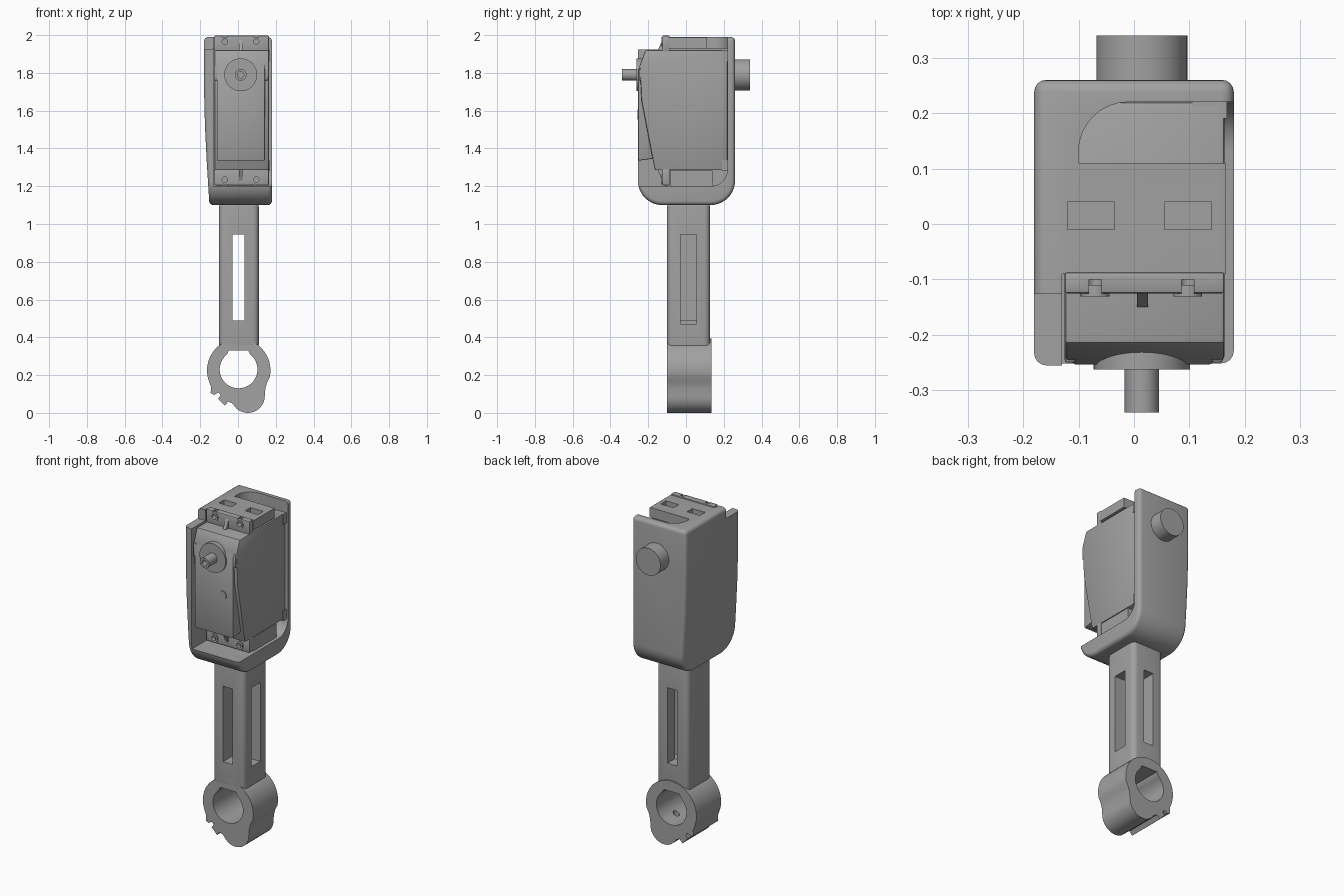
import bpy, bmesh, math

cube = bpy.data.objects.get("Cube")
if cube:
    bpy.data.objects.remove(cube, do_unlink=True)

grey = bpy.data.materials.new("plain grey")
grey.use_nodes = True
colour = (0.36, 0.36, 0.36, 1)
grey.diffuse_color = colour
grey.node_tree.nodes["Principled BSDF"].inputs["Base Color"].default_value = colour


def arc(cx, cy, r, start, end, n=10):
    angles = [math.radians(start + (end - start) * i / n) for i in range(n + 1)]
    return [(cx + r * math.cos(a), cy + r * math.sin(a)) for a in angles]


def prism(name, pts, axis, lo, hi):
    """Extrude a flat outline along an axis from lo to hi."""
    place = {"x": lambda p, t: (t, p[0], p[1]),
             "y": lambda p, t: (p[0], t, p[1]),
             "z": lambda p, t: (p[0], p[1], t)}[axis]
    bm = bmesh.new()
    ends = [[bm.verts.new(place(p, t)) for p in pts] for t in (lo, hi)]
    for ring in ends:
        bm.faces.new(ring)
    for i in range(len(pts)):
        j = (i + 1) % len(pts)
        bm.faces.new((ends[0][i], ends[0][j], ends[1][j], ends[1][i]))
    bmesh.ops.recalc_face_normals(bm, faces=bm.faces)
    mesh = bpy.data.meshes.new(name)
    bm.to_mesh(mesh)
    bm.free()
    mesh.materials.append(grey)
    ob = bpy.data.objects.new(name, mesh)
    bpy.context.collection.objects.link(ob)
    return ob


def box(name, x, y, z):
    return prism(name, [(x[0], y[0]), (x[1], y[0]), (x[1], y[1]), (x[0], y[1])], "z", *z)


def rod(name, x, z, r, y0, y1, n=40):
    return prism(name, arc(x, z, r, 0, 360, n)[:-1], "y", y0, y1)


def apply(ob, mod):
    bpy.ops.object.select_all(action="DESELECT")
    bpy.context.view_layer.objects.active = ob
    ob.select_set(True)
    bpy.ops.object.modifier_apply(modifier=mod.name)


def bevel(ob, width, segments=2, angle=40):
    mod = ob.modifiers.new("bevel", "BEVEL")
    mod.width, mod.segments = width, segments
    mod.limit_method, mod.angle_limit = "ANGLE", math.radians(angle)
    apply(ob, mod)


def boolean(ob, tools, operation="DIFFERENCE"):
    for tool in tools:
        tool.hide_render = True
        mod = ob.modifiers.new("cut", "BOOLEAN")
        mod.operation, mod.object, mod.solver = operation, tool, "EXACT"
        apply(ob, mod)
        bpy.data.objects.remove(tool, do_unlink=True)


# Housing: rounded side outline trimmed by a tapering front outline
side = ([(0.26, 1.99), (-0.255, 1.99)] + arc(-0.125, 1.23, 0.13, 180, 270)
        + arc(0.13, 1.23, 0.13, 270, 360))
housing = prism("housing", side, "x", -0.3, 0.3)
taper = [(0.18, 2.2), (-0.18, 2.2), (-0.18, 1.72), (-0.175, 1.52), (-0.165, 1.32),
         (-0.145, 1.0), (0.18, 1.0)]
boolean(housing, [prism("taper", taper, "y", -1, 1)], "INTERSECT")
bevel(housing, 0.022, 4)
cavity = [(-1, 1.93), (-1, 1.2)] + arc(0.13, 1.29, 0.09, 270, 360, 6) + [(0.22, 1.93)]
pocket = [(0.5, 0.11), (0.5, 0.22), (-0.02, 0.22)] + arc(-0.01, 0.13, 0.09, 90, 180, 8) + [(-0.1, 0.11)]
boolean(housing, [
    prism("cavity", cavity, "x", -0.13, 0.5),
    box("front_opening", (-0.13, 0.5), (-1, -0.09), (1.5, 2.2)),
    box("wall_step", (-0.5, 0.5), (-1, -0.125), (1.925, 2.2)),
    box("side_trim", (0.165, 0.5), (-1, 0.22), (1.6, 2.2)),
    prism("pocket", pocket, "z", 1.9, 2.2),
    box("slot_right", (-0.12, -0.035), (-0.01, 0.04), (1.945, 2.2)),
    box("slot_left", (0.055, 0.14), (-0.01, 0.04), (1.945, 2.2)),
])
lower_mount = box("lower_mount", (-0.14, 0.16), (-0.085, 0.14), (1.19, 1.283))

# Motor case with a slanting lower front
case = prism("motor_case", [(0.22, 1.285), (0.22, 1.92), (-0.215, 1.92), (-0.245, 1.84),
                            (-0.235, 1.65), (-0.165, 1.285)], "x", -0.125, 0.163)
bevel(case, 0.007)
panel = prism("front_panel", [(-0.15, 1.35), (-0.253, 1.335), (-0.253, 1.82), (-0.215, 1.905),
                              (-0.15, 1.905)], "x", -0.112, 0.143)
bevel(panel, 0.006)
for x in (-0.115, 0.15):
    clip = box("case_clip", (x - 0.01, x + 0.01), (-0.25, -0.18), (1.76, 1.84))
    bevel(clip, 0.005)
for z in (1.28, 1.86):
    box("case_corner", (0.105, 0.168), (0.19, 0.222), (z, z + 0.06))

# Screw ears above and below the case, with stiffening ribs
for z0, z1, zh in ((1.91, 1.997, 1.965), (1.205, 1.295, 1.235)):
    ear = box("screw_ear", (-0.125, 0.163), (-0.125, -0.087), (z0, z1))
    bevel(ear, 0.005)
    holes = []
    for x in (-0.07, 0.097):
        holes.append(rod("hole", x, zh, 0.014, -0.5, -0.1, 20))
        edge = 2.1 if z0 > 1.5 else 1.1
        holes.append(box("slit", (x - 0.011, x + 0.011), (-0.5, -0.1), sorted((zh, edge))))
    boolean(ear, holes)
    for x in (-0.07, 0.097):
        collar = rod("screw_collar", x, zh, 0.026, -0.131, -0.11, 24)
        boolean(collar, [rod("bore", x, zh, 0.014, -0.5, 0.5, 20)])
    top = z0 > 1.5
    prism("ear_rib", [(-0.12, 1.985 if top else 1.22), (-0.152, 1.915 if top else 1.29),
                      (-0.12, 1.915 if top else 1.29)], "x", 0.005, 0.025)

# Output gear, shaft and rear pivot
rod("gear_disc", 0.014, 1.79, 0.087, -0.262, -0.2, 48)
shaft = rod("output_shaft", 0.014, 1.79, 0.031, -0.34, -0.2, 32)
boolean(shaft, [rod("bore", 0.014, 1.79, 0.017, -0.5, -0.3, 24)])
rod("panel_button", 0.075, 1.58, 0.026, -0.258, -0.24, 28)
rod("rear_pivot", 0.014, 1.79, 0.082, 0.25, 0.34, 48)

# Slotted limb tube
tube = box("limb_tube", (-0.1, 0.11), (-0.1, 0.127), (0.33, 1.12))
corners = tube.modifiers.new("corners", "BEVEL")
corners.width, corners.segments = 0.03, 5
apply(tube, corners)
boolean(tube, [
    box("front_slot", (-0.03, 0.035), (-1, 1), (0.49, 0.945)),
    box("side_slot", (0, 1), (-0.03, 0.055), (0.47, 0.945)),
    rod("clamp_clearance", 0.005, 0.23, 0.12, -1, 1),
])

# Clamp ring with a lobe and stepped gap below
outline = (arc(0.004, 0.225, 0.168, -12, 200, 32)
           + [(-0.142, 0.135), (-0.145, 0.105), (-0.125, 0.095), (-0.105, 0.108),
              (-0.092, 0.095), (-0.105, 0.075), (-0.07, 0.038), (-0.052, 0.06),
              (-0.03, 0.05), (-0.01, 0.025)]
           + arc(0.052, 0.09, 0.09, 240, 360, 12) + [(0.145, 0.13), (0.155, 0.165)])
clamp = prism("clamp_ring", outline, "y", -0.1, 0.135)
bore = [p for p in arc(0.003, 0.23, 0.1, 0, 360, 48)[:-1] if p[1] < 0.315]
first = next(i for i in range(len(bore)) if bore[i][0] < 0 and bore[i][1] > 0.25)
bore[first:first] = [(0.055, 0.33), (-0.05, 0.33)]
boolean(clamp, [
    prism("bore", bore, "y", -1, 1),
    prism("screw_hole", arc(0.05, 0.02, 0.018, 0, 360, 16)[:-1], "z", 0.06, 0.2),
])

# Smooth curves, sharp corners
for ob in bpy.context.scene.objects:
    if ob.type == "MESH" and not ob.hide_render:
        bpy.ops.object.select_all(action="DESELECT")
        bpy.context.view_layer.objects.active = ob
        ob.select_set(True)
        bpy.ops.object.shade_smooth_by_angle(angle=math.radians(30))
